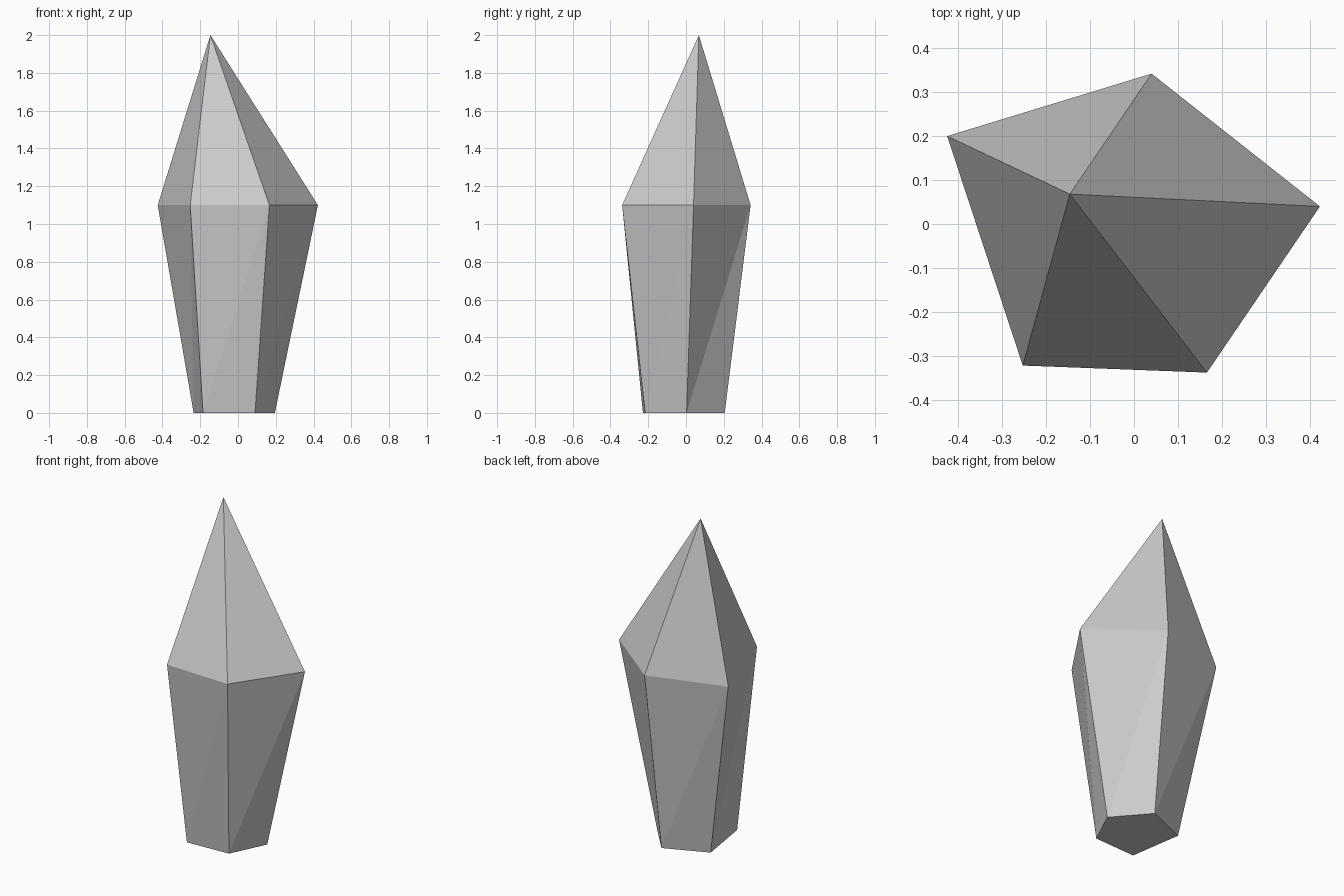
import bpy
import bmesh

if "Cube" in bpy.data.objects:
    bpy.data.objects.remove(bpy.data.objects["Cube"])

# Corner points of the two five-sided outlines, counter-clockwise from the left
BASE = [(-0.235, 0.098), (-0.185, -0.228), (0.09, -0.216), (0.195, 0.003), (0.022, 0.205)]
GIRDLE = [(-0.425, 0.20), (-0.253, -0.322), (0.166, -0.338), (0.423, 0.04), (0.04, 0.342)]
GIRDLE_Z = 1.10
TIP = (-0.146, 0.068, 2.0)

# Plain grey stone
stone = bpy.data.materials.new("grey_stone")
stone.diffuse_color = (0.6, 0.6, 0.6, 1.0)
stone.use_nodes = True
stone.node_tree.nodes["Principled BSDF"].inputs["Base Color"].default_value = stone.diffuse_color

# Crystal: flared shaft with an off-centre pointed top
bm = bmesh.new()
low = [bm.verts.new((x, y, 0.0)) for x, y in BASE]
mid = [bm.verts.new((x, y, GIRDLE_Z)) for x, y in GIRDLE]
tip = bm.verts.new(TIP)
bm.faces.new(low[::-1])
for i in range(5):
    j = (i + 1) % 5
    # Slightly twisted side, split from its lower corner to the next upper one
    bm.faces.new((low[i], low[j], mid[j]))
    bm.faces.new((low[i], mid[j], mid[i]))
    # Facet of the point
    bm.faces.new((mid[i], mid[j], tip))

mesh = bpy.data.meshes.new("crystal")
bm.to_mesh(mesh)
bm.free()
mesh.materials.append(stone)
bpy.context.collection.objects.link(bpy.data.objects.new("crystal", mesh))
